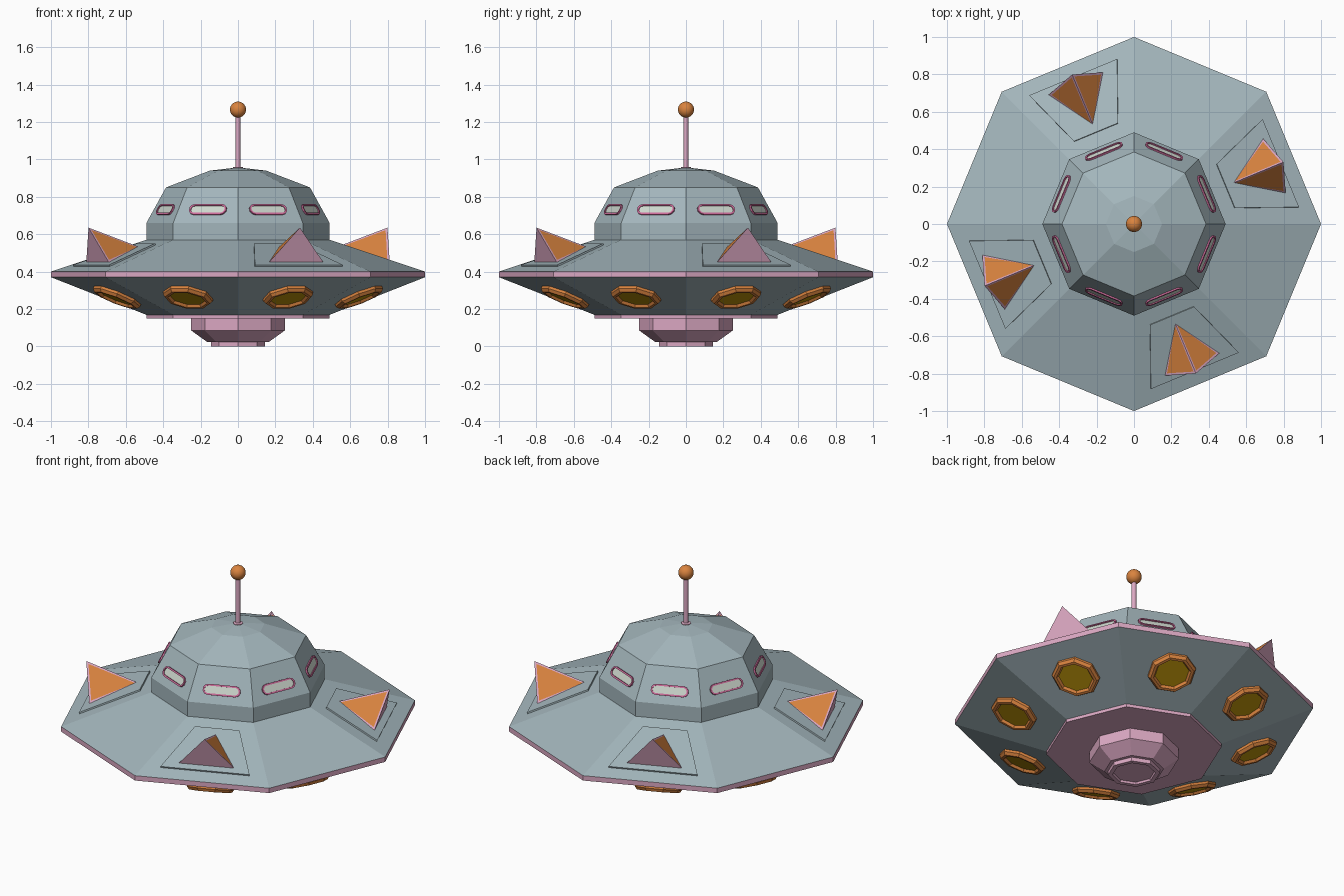
import bpy, bmesh, math
from mathutils import Matrix, Vector

if "Cube" in bpy.data.objects:
    bpy.data.objects.remove(bpy.data.objects["Cube"])

def material(name, rgb):
    m = bpy.data.materials.new(name)
    m.diffuse_color = (*rgb, 1)
    m.use_nodes = True
    m.node_tree.nodes["Principled BSDF"].inputs["Base Color"].default_value = m.diffuse_color
    return m

GREY = material("blue_grey_hull", (0.37, 0.47, 0.505))
PINK = material("soft_pink_trim", (0.71, 0.39, 0.54))
ORANGE = material("orange_metal", (0.70, 0.23, 0.05))
GOLD = material("gold_glass", (0.50, 0.29, 0.003))
PALE = material("pale_glass", (0.62, 0.69, 0.62))
ROSE = material("rose_window_frame", (0.62, 0.15, 0.33))

def finish(name, bm, mats):
    bmesh.ops.recalc_face_normals(bm, faces=bm.faces)
    me = bpy.data.meshes.new(name)
    bm.to_mesh(me)
    bm.free()
    for m in mats:
        me.materials.append(m)
    ob = bpy.data.objects.new(name, me)
    bpy.context.collection.objects.link(ob)
    return ob

def loft(name, loops, mats, bands=None, cap_mat=0, matrix=None):
    """Skin a stack of equal-length loops and cap both ends."""
    bm = bmesh.new()
    rows = [[bm.verts.new(p) for p in lp] for lp in loops]
    n = len(loops[0])
    for k in range(len(rows) - 1):
        for i in range(n):
            j = (i + 1) % n
            f = bm.faces.new((rows[k][i], rows[k][j], rows[k + 1][j], rows[k + 1][i]))
            f.material_index = bands[k] if bands else 0
    bm.faces.new(rows[0][::-1])
    bm.faces.new(rows[-1]).material_index = cap_mat
    ob = finish(name, bm, mats)
    if matrix:
        ob.matrix_world = matrix
    return ob

def ngon(r, z, n=8, turn=0.0):
    return [(r * math.cos(turn + math.tau * i / n), r * math.sin(turn + math.tau * i / n), z)
            for i in range(n)]

def slot(half_len, half_h, z, seg=5):
    pts = []
    for side in (1, -1):
        for i in range(seg + 1):
            a = -math.pi / 2 + math.pi * i / seg
            pts.append((side * (half_len - half_h + half_h * math.cos(a)),
                        side * half_h * math.sin(a), z))
    return pts

def frame(a, apothem, z, tilt):
    """Local x = tangent, y = up the slope, z = outward normal."""
    n = Vector((math.cos(tilt) * math.cos(a), math.cos(tilt) * math.sin(a), math.sin(tilt)))
    t = Vector((-math.sin(a), math.cos(a), 0))
    m = Matrix((t, n.cross(t), n)).transposed().to_4x4()
    m.translation = (apothem * math.cos(a), apothem * math.sin(a), z)
    return m

C = math.cos(math.pi / 8)   # circumradius to apothem

# Saucer hull with pink rim band
loft("saucer_hull", [ngon(r, z) for r, z in ((0.48, 0.165), (1, 0.37), (1, 0.40), (0.49, 0.57))],
     [GREY, PINK], bands=[0, 1, 0])

# Dome
loft("dome", [ngon(r, z) for r, z in
              ((0.49, 0.565), (0.49, 0.66), (0.385, 0.85), (0.15, 0.94), (0.02, 0.955))], [GREY])

# Belly plate, pod and recessed nozzle
loft("belly_plate", [ngon(0.49, 0.175), ngon(0.49, 0.15)], [PINK])
loft("belly_pod", [ngon(r, z) for r, z in
                   ((0.25, 0.155), (0.25, 0.085), (0.165, 0.024), (0.145, 0.024),
                    (0.145, 0.0), (0.12, 0.0), (0.115, 0.012))], [PINK])

# Antenna
loft("antenna_rod", [ngon(r, z, 12) for r, z in
                     ((0.027, 0.945), (0.027, 0.958), (0.013, 0.96), (0.013, 1.24))], [PINK])
bm = bmesh.new()
bmesh.ops.create_uvsphere(bm, u_segments=24, v_segments=14, radius=0.043)
ball = finish("antenna_ball", bm, [ORANGE])
ball.location.z = 1.266
for p in ball.data.polygons:
    p.use_smooth = True

low_tilt = -math.atan2(1 - 0.49, 0.20 / C)      # lower hull face normal
low_tilt = -math.atan2(0.51 * C, 0.20)
dome_tilt = math.atan2(0.105 * C, 0.19)
top_tilt = math.atan2(0.51 * C, 0.17)

for k in range(8):
    a = math.radians(22.5 + 45 * k)
    # Lower porthole
    ap = 0.697
    z = 0.17 + 0.20 * (ap - 0.49 * C) / (0.51 * C)
    prof = ((0.135, -0.01), (0.135, 0.014), (0.122, 0.030), (0.106, 0.030), (0.096, 0.016))
    loft(f"porthole_{k}", [ngon(r, h, 8, math.pi / 8) for r, h in prof],
         [ORANGE, GOLD], cap_mat=1, matrix=frame(a, ap, z, low_tilt))
    # Dome window
    z = 0.73
    ap = C * (0.49 - 0.105 * (z - 0.66) / 0.19)
    loops = [slot(0.108, 0.031, -0.005), slot(0.108, 0.031, 0.009),
             slot(0.098, 0.021, 0.009), slot(0.098, 0.021, 0.003)]
    loft(f"dome_window_{k}", loops, [ROSE, PALE], cap_mat=1, matrix=frame(a, ap, z, dome_tilt))

for k in range(4):
    a = math.radians(22.5 + 90 * k)
    # Raised plate under the fin
    ap = 0.688
    z = 0.57 - 0.17 * (ap - 0.49 * C) / (0.51 * C)
    trap = ((-0.254, -0.169), (0.254, -0.169), (0.127, 0.169), (-0.127, 0.169))
    loft(f"fin_plate_{k}", [[(x, y, h) for x, y in trap] for h in (-0.005, 0.009)],
         [GREY], matrix=frame(a, ap, z, top_tilt))
    # Fin: three-sided wedge with orange panels inset on its two flanks
    bm = bmesh.new()
    tip, left, right, apex = [bm.verts.new(p) for p in
                              ((0.567, 0, 0.53), (0.813, 0.157, 0.45),
                               (0.813, -0.157, 0.45), (0.865, 0, 0.635))]
    bm.faces.new((left, right, apex))
    bm.faces.new((tip, right, left))
    flanks = [bm.faces.new((tip, left, apex)), bm.faces.new((tip, apex, right))]
    bmesh.ops.recalc_face_normals(bm, faces=bm.faces)
    bmesh.ops.inset_individual(bm, faces=flanks, thickness=0.021, depth=0)
    for f in flanks:
        f.material_index = 1
    fin = finish(f"fin_{k}", bm, [PINK, ORANGE])
    fin.rotation_euler.z = a
